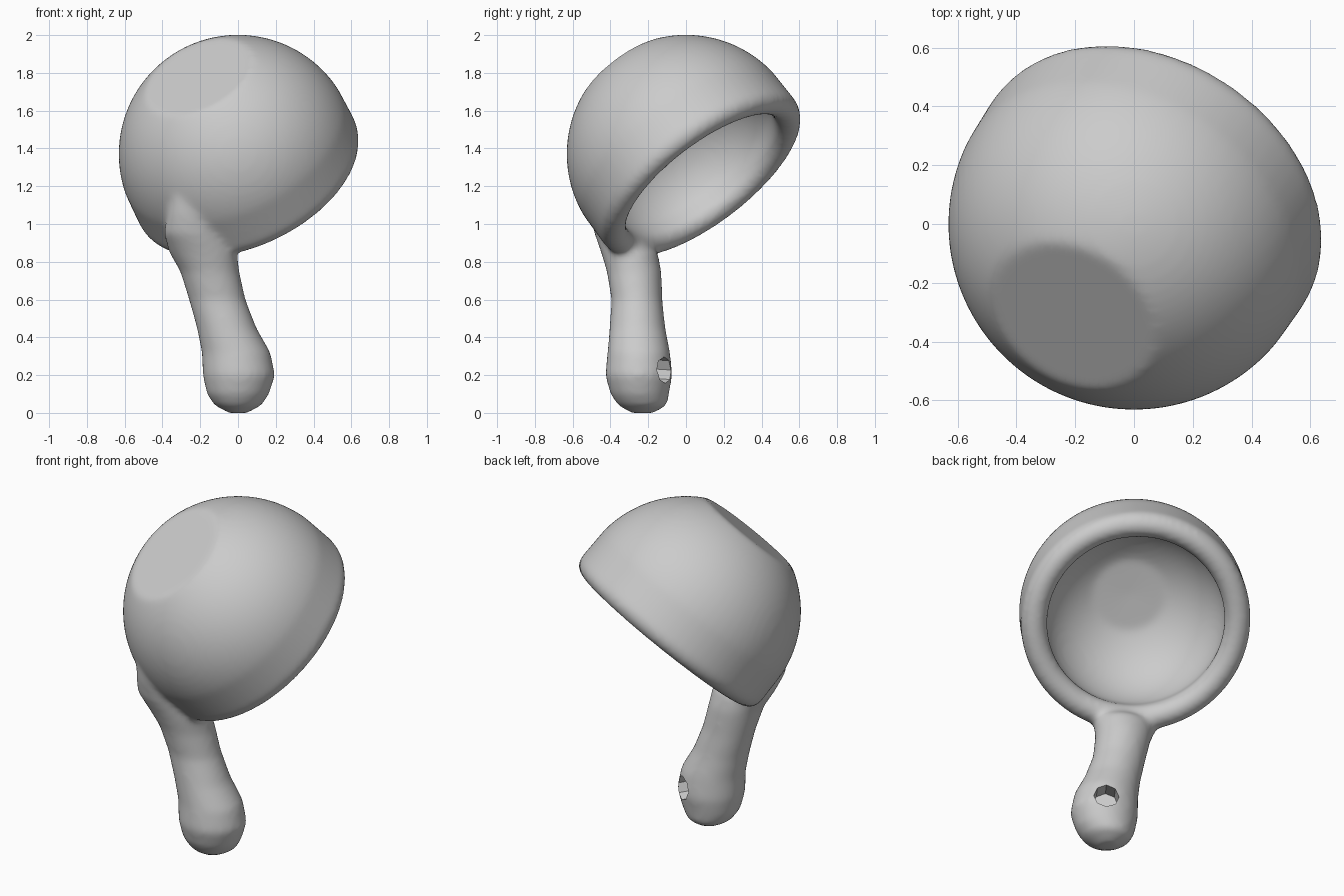
import bpy, bmesh
from math import sin, cos, radians, pi
from mathutils import Vector

if "Cube" in bpy.data.objects:
    bpy.data.objects.remove(bpy.data.objects["Cube"])

CENTRE = Vector((0, 0, 1.37))
OPENING = Vector((0.37, 0.56, -0.735)).normalized()   # direction the bowl faces


def loft(name, rings):
    """Skin a list of closed rings (end rings collapse to a point)."""
    bm = bmesh.new()
    loops = [[bm.verts.new(p) for p in ring] for ring in rings]
    n = len(loops[0])
    for a, b in zip(loops, loops[1:]):
        for i in range(n):
            j = (i + 1) % n
            bm.faces.new((a[i], a[j], b[j], b[i]))
    bmesh.ops.remove_doubles(bm, verts=bm.verts, dist=1e-4)
    bmesh.ops.recalc_face_normals(bm, faces=bm.faces)
    me = bpy.data.meshes.new(name)
    bm.to_mesh(me)
    bm.free()
    ob = bpy.data.objects.new(name, me)
    bpy.context.collection.objects.link(ob)
    return ob


def ring(cx, cy, z, rx, ry, n):
    return [Vector((cx + rx * cos(2 * pi * i / n), cy + ry * sin(2 * pi * i / n), z))
            for i in range(n)]


def arc(r0, h0, rad, a0, a1, steps, squash=1):
    """Profile points (radius, height), angle measured from the horizontal."""
    return [(r0 + rad * cos(radians(a0 + (a1 - a0) * i / steps)),
             h0 + rad * squash * sin(radians(a0 + (a1 - a0) * i / steps)))
            for i in range(steps + 1)]


# Bowl: flat base, spherical wall, rolled lip, hollow inside
profile = [(0, 0.555)] + arc(0, 0, 0.632, 61.5, 6, 18) + arc(0.56, -0.13, 0.073, 5, -180, 10) \
    + arc(0, -0.04, 0.505, 0, 66, 12, 0.83) + [(0, 0.35)]
bowl = loft("bowl", [ring(0, 0, h, r, r, 64) for r, h in profile])
turn = (-OPENING).to_track_quat('Z', 'Y')
for v in bowl.data.vertices:
    v.co = turn @ v.co + CENTRE

# Handle: bulbous grip narrowing up, then merging into the bowl wall (cx, cy, z, rx, ry)
sections = [(0, -.23, -.004, 0, 0), (0, -.23, 0, .05, .06), (0, -.23, .04, .125, .13),
            (0, -.245, .1, .165, .155), (.005, -.25, .2, .192, .178), (-.01, -.25, .32, .182, .166),
            (-.06, -.257, .45, .158, .148), (-.11, -.26, .6, .15, .135),
            (-.15, -.275, .75, .157, .145), (-.185, -.3, .85, .18, .15),
            (-.235, -.37, .95, .16, .115), (-.25, -.42, 1.05, .125, .085),
            (-.26, -.46, 1.15, .09, .055), (-.27, -.48, 1.25, 0, 0)]
handle = loft("handle", [ring(*s, 32) for s in sections])

# Finger pit in the back of the grip
out = Vector((0.6, 0.8, -0.05)).normalized()
bpy.ops.mesh.primitive_cylinder_add(vertices=8, radius=0.07, depth=0.24,
                                    location=Vector((0, -0.25, 0.235)) + out * 0.18)
cutter = bpy.context.object
cutter.name = "pit_cutter"
cutter.rotation_euler = out.to_track_quat('Z', 'Y').to_euler()
cutter.hide_render = True

# Fuse bowl and handle with a soft blend
bpy.ops.object.select_all(action='DESELECT')
handle.select_set(True)
bowl.select_set(True)
bpy.context.view_layer.objects.active = bowl
bpy.ops.object.join()
bowl.name = "scoop_body"
m = bowl.modifiers.new("fuse", 'REMESH')
m.mode, m.voxel_size = 'VOXEL', 0.016
m = bowl.modifiers.new("soften", 'SMOOTH')
m.factor, m.iterations = 0.5, 14
m = bowl.modifiers.new("pit", 'BOOLEAN')
m.operation, m.object, m.solver = 'DIFFERENCE', cutter, 'EXACT'
for mod in list(bowl.modifiers):
    bpy.ops.object.modifier_apply(modifier=mod.name)
bpy.data.objects.remove(cutter)
bpy.ops.object.shade_smooth_by_angle(angle=radians(40))
